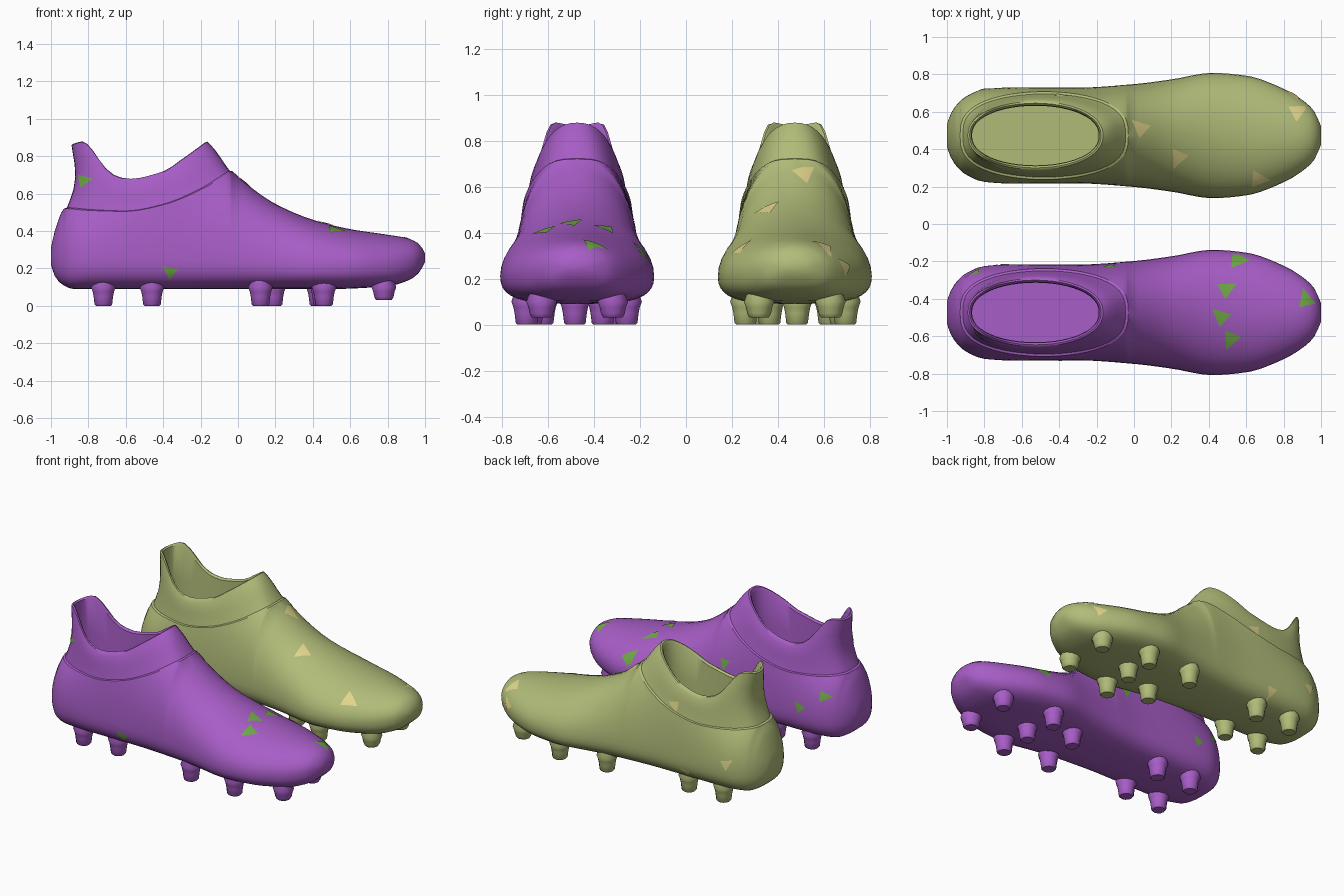
import bpy, bmesh, math
from mathutils import Vector
from mathutils.bvhtree import BVHTree

if "Cube" in bpy.data.objects:
    bpy.data.objects.remove(bpy.data.objects["Cube"])

# ---- profiles along the shoe: (x, value) ----
HALF_W = [(-1, .06), (-.985, .105), (-.96, .15), (-.9, .208), (-.8, .248), (-.65, .257), (-.3, .256),
          (0, .275), (.2, .30), (.42, .335), (.6, .32), (.8, .25), (.9, .19), (.96, .135), (1, .05)]
TOP = [(-1, .31), (-.985, .38), (-.96, .46), (-.93, .52), (-.8, .51), (-.6, .505), (-.4, .54), (-.2, .62),
       (-.031, .7195), (-.03, .72), (-.029, .719), (.1, .61), (.2, .545), (.4, .46), (.6, .41), (.8, .38),
       (.9, .363), (.97, .33), (1, .28)]
MID = [(-1, .26), (-.8, .25), (0, .24), (.42, .21), (.8, .22), (1, .255)]
BOTTOM = [(-1, .22), (-.98, .16), (-.94, .115), (-.88, .09), (.5, .09), (.8, .105), (.92, .14), (.97, .18), (1, .235)]
RIM = [(-.89, .86), (-.83, .875), (-.77, .82), (-.72, .745), (-.65, .69), (-.58, .675), (-.4, .715),
       (-.3, .78), (-.165, .878)]
STUDS = [(.78, -.155), (.78, .155), (.43, -.215), (.45, .01), (.46, .22), (.19, -.11), (.12, .2),
         (-.46, -.15), (-.46, .15), (-.72, -.15), (-.72, .15)]
N = 48
COLLAR_W = .235


def curve(tab, x):
    """Smooth interpolation with limited slopes."""
    x = min(max(x, tab[0][0]), tab[-1][0])
    d = [(b[1] - a[1]) / (b[0] - a[0]) for a, b in zip(tab, tab[1:])]
    m = [d[0]] + [2 * p * q / (p + q) if p * q > 0 else 0 for p, q in zip(d, d[1:])] + [d[-1]]
    i = next(k for k in range(len(d)) if x <= tab[k + 1][0])
    h = tab[i + 1][0] - tab[i][0]
    t = (x - tab[i][0]) / h
    return ((2*t**3 - 3*t*t + 1) * tab[i][1] + (t**3 - 2*t*t + t) * h * m[i]
            + (3*t*t - 2*t**3) * tab[i + 1][1] + (t**3 - t*t) * h * m[i + 1])


def material(name, rgb):
    m = bpy.data.materials.new(name)
    m.diffuse_color = (*rgb, 1)
    m.use_nodes = True
    m.node_tree.nodes["Principled BSDF"].inputs["Base Color"].default_value = m.diffuse_color
    return m


def finish(name, bm, mat, flat=False):
    bmesh.ops.remove_doubles(bm, verts=bm.verts, dist=.0005)
    if not flat:
        bmesh.ops.recalc_face_normals(bm, faces=bm.faces)
    me = bpy.data.meshes.new(name)
    bm.to_mesh(me)
    me.materials.append(mat)
    ob = bpy.data.objects.new(name, me)
    bpy.context.collection.objects.link(ob)
    bpy.ops.object.select_all(action='DESELECT')
    ob.select_set(True)
    bpy.context.view_layer.objects.active = ob
    bpy.ops.object.shade_smooth_by_angle(angle=math.radians(40))
    return ob


def loft(bm, rings, closed, caps):
    vs = [[bm.verts.new(p) for p in r] for r in rings]
    n = len(vs[0])
    for a, b in zip(vs, vs[1:]):
        for k in range(n if closed else n - 1):
            j = (k + 1) % n
            bm.faces.new((a[k], a[j], b[j], b[k]))
    for c in caps:
        bm.faces.new(vs[c])


def oval(t, cx, rx, ry, p=.7):
    s = math.sin(t)
    return cx + rx * math.cos(t), math.copysign(ry * abs(s) ** p, s)


def section(x, place):
    """One cross-section: an ellipse cut open at the ankle line."""
    w, zt, zm, zb = (curve(t, x) for t in (HALF_W, TOP, MID, BOTTOM))
    u = (x + .48) / .45
    wt = COLLAR_W * max(0, 1 - u * u) ** .35
    a0 = math.acos(wt / w)
    height = (zt - zm) / math.sin(a0)
    half = []
    for k in range(11):
        a = a0 * (1 - k / 10)
        half.append((w * math.cos(a), zm + height * math.sin(a)))
    for k in range(1, 10):
        a = math.pi / 2 * k / 9
        half.append((w * abs(math.cos(a)) ** .55, zm - (zm - zb) * math.sin(a) ** .8))
    return [place(x, y, z) for y, z in half] + [place(x, -y, z) for y, z in half[-2::-1]]


def shoe(label, side, main, accent, top_patches, side_patches):
    def place(x, y, z):
        return Vector((x, side * (.473 + y), z))

    # upper and sole shell
    xs = [-1, -.993, -.98, -.96, -.945]
    xs += [-.48 - .45 * math.cos(math.pi * k / (N // 2)) for k in range(N // 2 + 1)]
    xs += [.02 + .055 * k for k in range(16)] + [.88, .91, .94, .965, .985, 1]
    body = bmesh.new()
    loft(body, [section(x, place) for x in xs], False, (0, -1))
    tree = BVHTree.FromBMesh(body)
    finish(label + "_shoe_upper", body, main)

    # ankle collar: seam ledge, outside, rolled rim, lining and insole
    angles = [2 * math.pi * k / N for k in range(N)]
    rings = []
    for s, inset in ((0, 0), (.015, .012), (.12, .01), (.3, .006), (.5, 0), (.7, -.004), (.88, -.004), (1, 0)):
        ring = []
        for t in angles:
            bx, by = oval(t, -.48, .45, COLLAR_W)
            rx, ry = oval(t, -.5275, .3625, .182, .9)
            pinch = .04 * math.sin(math.pi * s) * max(0, -math.cos(t)) ** 3
            z0, z1 = curve(TOP, bx), curve(RIM, rx)
            ring.append(place(bx + (rx - bx) * s + pinch - inset * math.cos(t),
                              by + (ry - by) * s - inset * math.sin(t), z0 + (z1 - z0) * s))
        rings.append(ring)
    for f, g, drop in ((.97, .95, -.004), (.945, .89, .008), (.935, .875, .35), (.935, .875, 1)):
        ring = []
        for t in angles:
            x, y = oval(t, -.5275, .3625 * f, .182 * g, .9)
            z1 = curve(RIM, x)
            ring.append(place(x, y, z1 - drop if drop < .1 else z1 + (.2 - z1) * drop))
        rings.append(ring)
    collar = bmesh.new()
    loft(collar, rings, True, (-1,))
    collar_tree = BVHTree.FromBMesh(collar)
    finish(label + "_shoe_collar", collar, main)

    # studs under the sole
    bm = bmesh.new()
    for sx, sy in STUDS:
        low = .03 if sx > .7 else 0
        prof = [(.045, .16), (.066, .1), (.057, .075), (.052, .05), (.047, low + .008), (.04, low)]
        loft(bm, [[place(sx + r * math.cos(2 * math.pi * k / 12), sy + r * math.sin(2 * math.pi * k / 12), z)
                   for k in range(12)] for r, z in prof], True, (-1,))
    finish(label + "_shoe_studs", bm, main)

    # small triangular colour patches hugging the surface
    bm = bmesh.new()

    def patch(centre, ua, va, ray, turn, size):
        tri = bmesh.new()
        vs = []
        for k, r in enumerate((1, .75, .75)):
            a = turn + k * 2 * math.pi / 3
            vs.append(tri.verts.new(centre + size * r * (ua * math.cos(a) + va * math.sin(a))))
        tri.faces.new(vs)
        bmesh.ops.subdivide_edges(tri, edges=tri.edges[:], cuts=3, use_grid_fill=True)
        hits = {}
        for v in tri.verts:
            found = [h for h in (tr.ray_cast(v.co, ray) for tr in (tree, collar_tree)) if h[0]]
            if found:
                h = min(found, key=lambda q: q[3])
                hits[v] = bm.verts.new(h[0] - ray * .004)
        for f in tri.faces:
            if all(v in hits for v in f.verts):
                nf = bm.faces.new([hits[v] for v in f.verts])
                nf.normal_update()
                if nf.normal.dot(ray) > 0:
                    nf.normal_flip()
        tri.free()

    X, Y, Z = Vector((1, 0, 0)), Vector((0, 1, 0)), Vector((0, 0, 1))
    for i, (x, y) in enumerate(top_patches):
        patch(Vector((x, y, 2)), X, Y, -Z, i * 1.9 + .5, .07)
    for i, (x, z, d) in enumerate(side_patches):
        patch(Vector((x, side * .473 + d, z)), X, Z, Y * -d, i * 2.3 + .2, .055)
    finish(label + "_shoe_patches", bm, accent, True)


purple = material("purple", (.39, .11, .57))
green = material("leaf_green", (.16, .40, .06))
olive = material("olive", (.44, .50, .19))
tan = material("tan", (.75, .66, .26))

shoe("right", -1, purple, green,
     [(.49, -.35), (.47, -.5), (.52, -.61), (.55, -.19), (.92, -.41)],
     [(-.83, .67, -1), (-.36, .18, -1), (-.13, .45, 1), (-.7, .3, 1), (-.85, .4, 1)])
shoe("left", 1, olive, tan,
     [(.87, .6), (.04, .51), (.24, .36), (.66, .24)],
     [(-.4, .58, 1), (-.8, .3, 1), (-.5, .17, 1), (.85, .25, 1)])
